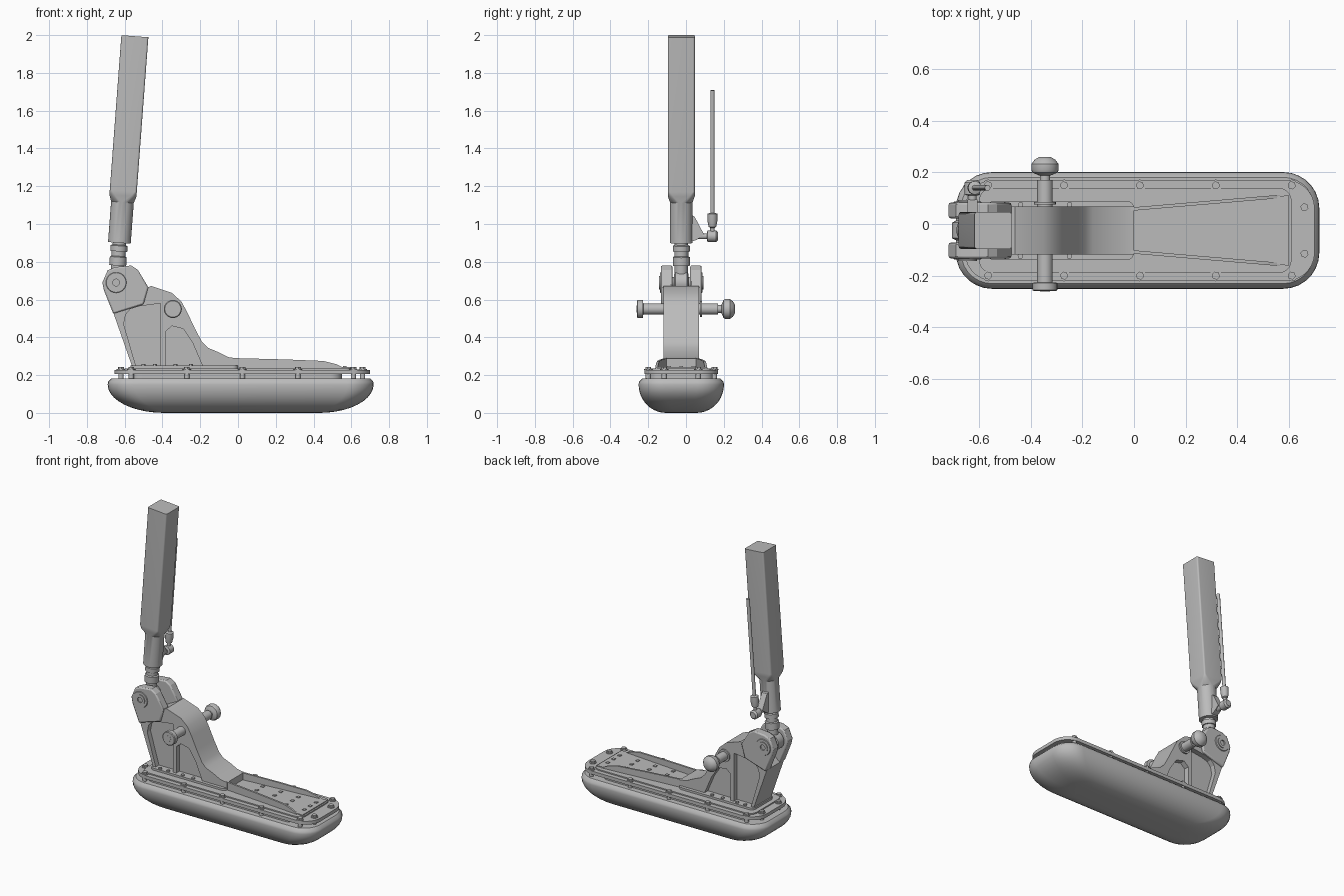
import bpy, bmesh, math
from mathutils import Vector

cube = bpy.data.objects.get("Cube")
if cube:
    bpy.data.objects.remove(cube, do_unlink=True)

grey = bpy.data.materials.new("plain_grey")
grey.use_nodes = True
COLOUR = (0.5, 0.5, 0.5, 1)
grey.diffuse_color = COLOUR
grey.node_tree.nodes["Principled BSDF"].inputs["Base Color"].default_value = COLOUR

CY = -0.025  # centre line of the foot


def loft(name, rings, smooth=35):
    """Skin a stack of equal-length point rings and cap both ends."""
    bm = bmesh.new()
    loops = [[bm.verts.new(p) for p in ring] for ring in rings]
    n = len(loops[0])
    for a, b in zip(loops, loops[1:]):
        for i in range(n):
            j = (i + 1) % n
            bm.faces.new((a[i], a[j], b[j], b[i]))
    bm.faces.new(loops[0])
    bm.faces.new(loops[-1])
    bmesh.ops.recalc_face_normals(bm, faces=bm.faces)
    mesh = bpy.data.meshes.new(name)
    bm.to_mesh(mesh)
    bm.free()
    mesh.materials.append(grey)
    obj = bpy.data.objects.new(name, mesh)
    bpy.context.collection.objects.link(obj)
    bpy.ops.object.select_all(action='DESELECT')
    obj.select_set(True)
    bpy.context.view_layer.objects.active = obj
    bpy.ops.object.shade_smooth_by_angle(angle=math.radians(smooth))
    return obj


def bevel(obj, width):
    mod = obj.modifiers.new("edge", 'BEVEL')
    mod.width = width
    mod.segments = 2
    mod.limit_method = 'ANGLE'
    mod.angle_limit = math.radians(50)


def prism(name, pts, y0, y1):
    """Side profile in x and z, extruded in y; y may be a function of x."""
    def at(y):
        return [(x, y(x) if callable(y) else y, z) for x, z in pts]
    return loft(name, [at(y0), at(y1)], 25)


def lathe(name, start, axis, profile, seg=24):
    """Turned part: profile holds (distance along axis, radius)."""
    axis = Vector(axis).normalized()
    u = axis.orthogonal().normalized()
    v = axis.cross(u)
    rings = []
    for d, r in profile:
        c = Vector(start) + axis * d
        angles = [math.tau * i / seg for i in range(seg)]
        rings.append([c + u * r * math.cos(a) + v * r * math.sin(a) for a in angles])
    return loft(name, rings)


def round_rect(x0, x1, hy, r, seg=7):
    """Plan outline with rounded corners, centred on zero in y."""
    pts = []
    corners = [(x1 - r, hy - r), (x0 + r, hy - r), (x0 + r, r - hy), (x1 - r, r - hy)]
    for k, (cx, cy) in enumerate(corners):
        for i in range(seg + 1):
            a = math.pi / 2 * (k + i / seg)
            pts.append((cx + r * math.cos(a), cy + r * math.sin(a)))
    return pts


def slab(name, x0, x1, hy, r, z0, z1):
    pts = round_rect(x0, x1, hy, r)
    return loft(name, [[(x, CY + y, z) for x, y in pts] for z in (z0, z1)])


# Boat-shaped sole
rings = []
for i in range(11):
    a = math.pi / 2 * i / 10
    s = math.sin(a)
    z = 0.15 * (1 - math.cos(a))
    outline = round_rect(-0.39 - 0.30 * s, 0.43 + 0.288 * s, 0.08 + 0.146 * s, 0.075 + 0.065 * s)
    rings.append([(x, CY + y, z) for x, y in outline])
for inset, z in ((0.002, 0.165), (0.02, 0.183)):
    outline = round_rect(-0.69 + inset, 0.718 - inset, 0.226 - inset, 0.14 - inset)
    rings.append([(x, CY + y, z) for x, y in outline])
loft("sole", rings, 40)

# Mounting plate above the sole
slab("plate_spacer", -0.57, 0.55, 0.17, 0.06, 0.18, 0.206)
slab("mounting_plate", -0.655, 0.70, 0.195, 0.11, 0.205, 0.228)
slab("plate_raised_rim", -0.60, 0.61, 0.165, 0.05, 0.228, 0.236)

# Plate bolts with standoffs
spots = [(-0.565 + 0.294 * i, CY + s * 0.175) for i in range(5) for s in (1, -1)]
spots += [(0.66, CY + 0.09), (0.66, CY - 0.09), (-0.62, CY + 0.09), (-0.62, CY - 0.09)]
for x, y in spots:
    lathe("plate_standoff", (x, y, 0.178), (0, 0, 1), [(0, 0.014), (0.03, 0.014)], 12)
    lathe("bolt_washer", (x, y, 0.227), (0, 0, 1), [(0, 0.022), (0.006, 0.022)], 16)
    lathe("bolt_head", (x, y, 0.232), (0, 0, 1), [(0, 0.016), (0.012, 0.016)], 6)

# Forefoot tray with flaring side walls
wall = [(-0.02, 0.23), (-0.02, 0.29), (0.25, 0.283), (0.45, 0.275), (0.52, 0.258), (0.57, 0.234)]
for side in (1, -1):
    def outer(x, s=side):
        return CY + s * (0.09 + 0.085 * x)
    def inner(x, s=side):
        return CY + s * (0.077 + 0.085 * x)
    prism("tray_wall", wall, outer, inner)
prism("tray_floor", [(-0.02, 0.23), (-0.02, 0.242), (0.6, 0.242), (0.6, 0.23)],
      lambda x: CY - 0.085 - 0.085 * x, lambda x: CY + 0.085 + 0.085 * x)
for x in (0.16, 0.295, 0.43, 0.565):
    for y in (-0.065, 0, 0.065):
        lathe("tray_stud", (x, CY + y, 0.24), (0, 0, 1), [(0, 0.014), (0.007, 0.014)], 4)

# Ankle bracket: arched outer frame, recessed web and base flange
frame = [(-0.66, 0.53), (-0.555, 0.23), (-0.535, 0.23), (-0.605, 0.47), (-0.595, 0.52),
         (-0.57, 0.55), (-0.52, 0.565), (-0.41, 0.58), (-0.41, 0.23), (-0.385, 0.23),
         (-0.385, 0.43), (-0.35, 0.46), (-0.29, 0.445), (-0.24, 0.37), (-0.18, 0.23),
         (0, 0.23), (0, 0.288), (-0.05, 0.295), (-0.10, 0.32), (-0.16, 0.345),
         (-0.19, 0.375), (-0.23, 0.45), (-0.27, 0.535), (-0.30, 0.59), (-0.35, 0.635),
         (-0.46, 0.672), (-0.56, 0.62)]
prism("ankle_bracket", frame, CY - 0.093, CY + 0.093)
prism("bracket_web", [(-0.64, 0.53), (-0.545, 0.23), (-0.1, 0.23), (-0.2, 0.36),
                      (-0.32, 0.56), (-0.5, 0.6)], CY - 0.058, CY + 0.058)
slab("bracket_base", -0.57, 0.0, 0.115, 0.03, 0.228, 0.25)
for s in (1, -1):
    for x in (-0.5, -0.44, -0.33, -0.25):
        lathe("base_bolt", (x, CY + s * 0.1, 0.248), (0, 0, 1), [(0, 0.011), (0.012, 0.011)], 6)

# Ankle clevis lugs with pivot bolts
lug = [(-0.71, 0.65), (-0.718, 0.69), (-0.69, 0.755), (-0.65, 0.772), (-0.565, 0.78),
       (-0.53, 0.757), (-0.475, 0.665), (-0.50, 0.575), (-0.58, 0.55), (-0.66, 0.525)]
for s in (1, -1):
    bevel(prism("clevis_lug", lug, CY + s * 0.047, CY + s * 0.108), 0.008)
    lathe("pivot_boss", (-0.645, CY + s * 0.105, 0.69), (0, s, 0),
          [(0, 0.056), (0.008, 0.052), (0.008, 0.036), (0.013, 0.036), (0.013, 0.018), (0.004, 0.018)])
lathe("pivot_pin", (-0.645, CY - 0.06, 0.69), (0, 1, 0), [(0, 0.03), (0.12, 0.03)])

# Cross pin through the bracket, with flat head and knob
lathe("cross_pin", (-0.345, -0.26, 0.55), (0, 1, 0),
      [(0, 0.043), (0.004, 0.048), (0.032, 0.048), (0.034, 0.03), (0.335, 0.03),
       (0.335, 0.042), (0.345, 0.042), (0.345, 0.03), (0.43, 0.03), (0.43, 0.02), (0.455, 0.02)])
lathe("cross_pin_knob", (-0.345, 0.187, 0.55), (0, 1, 0),
      [(0, 0.02), (0.012, 0.048), (0.022, 0.053), (0.045, 0.053), (0.062, 0.04), (0.073, 0.022)])
lathe("cross_pin_socket", (-0.345, -0.261, 0.55), (0, 1, 0), [(0, 0.02), (0.01, 0.02)], 6)


# Leaning leg: round tube growing into a square sleeve
LEAN = 0.075


def leg_x(z):
    return -0.61 + LEAN * (z - 1.14)


def leg_ring(z, h, r):
    return [(leg_x(z) + u, CY + v, z - LEAN * u) for u, v in round_rect(-h, h, h, r)]


LEG = (LEAN, 0, 1)
loft("leg_sleeve", [leg_ring(z, h, r) for z, h, r in
                    ((0.9, 0.06, 0.0599), (1.115, 0.06, 0.0599), (1.15, 0.0715, 0.03),
                     (1.175, 0.0715, 0.01), (1.994, 0.0715, 0.01))], 30)
lathe("ankle_rod", (leg_x(0.7), CY, 0.7), LEG,
      [(0, 0.035), (0.08, 0.035), (0.08, 0.045), (0.125, 0.045), (0.13, 0.037),
       (0.155, 0.037), (0.155, 0.045), (0.185, 0.045), (0.19, 0.035), (0.22, 0.035)])
lathe("rod_eye", (-0.645, CY - 0.038, 0.69), (0, 1, 0),
      [(0, 0.045), (0.008, 0.06), (0.068, 0.06), (0.076, 0.045)])

# Side push rod with ball joint and gusset arm
RX, RY = leg_x(0.93), 0.14
lathe("push_rod", (RX, RY, 0.93), LEG,
      [(0, 0.012), (0.05, 0.012), (0.055, 0.02), (0.085, 0.026), (0.125, 0.026),
       (0.13, 0.011), (0.78, 0.011)], 16)
lathe("ball_joint", (RX, RY - 0.03, 0.935), (0, 1, 0),
      [(0, 0.02), (0.005, 0.03), (0.05, 0.03), (0.06, 0.02)])
lathe("joint_bolt", (RX, 0.02, 0.935), (0, 1, 0), [(0, 0.016), (0.15, 0.016)], 12)
gusset = [(0.02, 0.905), (0.055, 0.915), (0.095, 0.945), (0.045, 1.04), (0.02, 1.05)]
loft("rod_arm", [[(RX + dx, y, z) for y, z in gusset] for dx in (-0.02, 0.02)])
